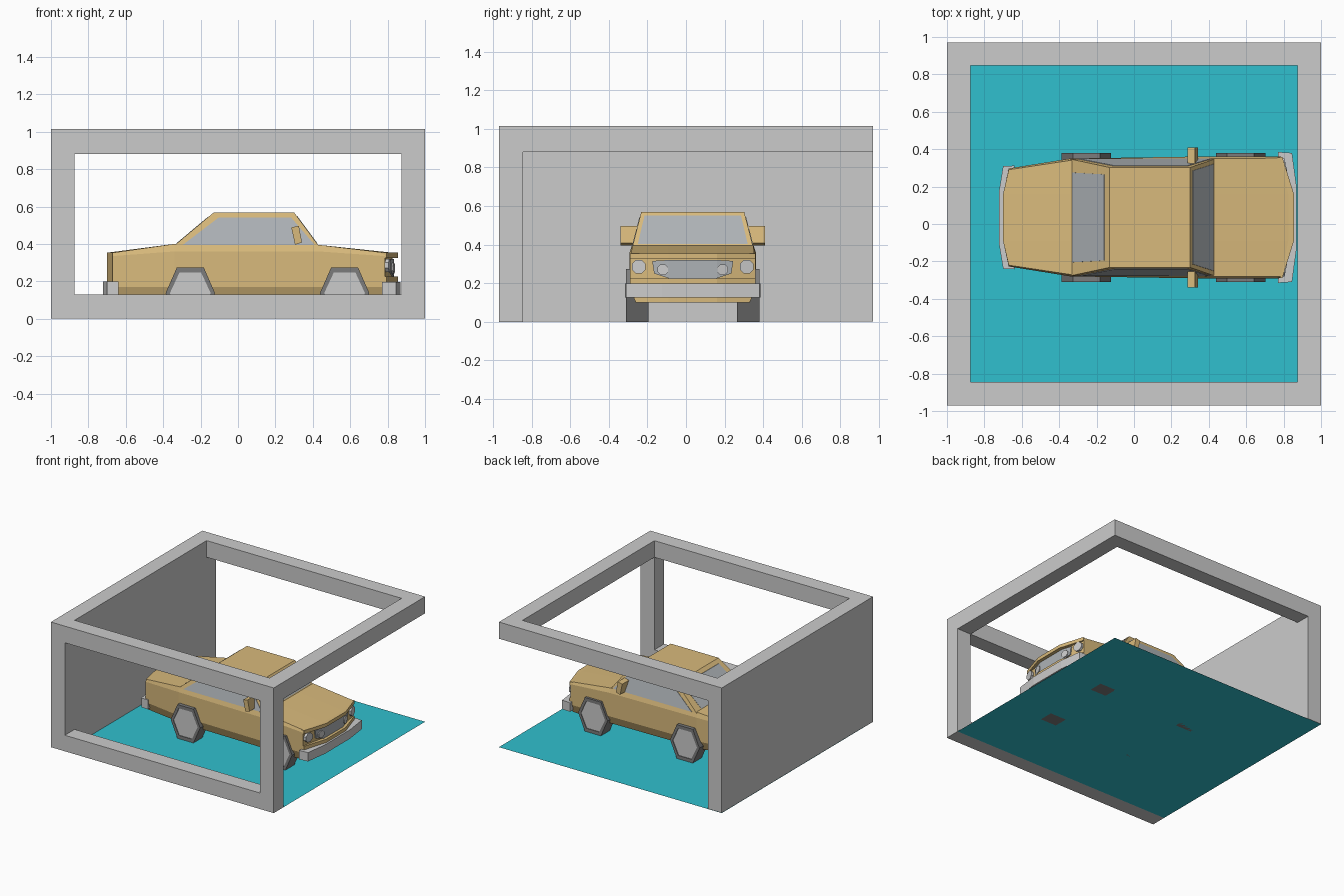
import bpy, bmesh, math

if "Cube" in bpy.data.objects:
    bpy.data.objects.remove(bpy.data.objects["Cube"])

CAR_Y = 0.035  # centre line of the car


def material(name, col):
    m = bpy.data.materials.new(name)
    m.diffuse_color = (*col, 1)
    m.use_nodes = True
    m.node_tree.nodes["Principled BSDF"].inputs["Base Color"].default_value = m.diffuse_color
    return m


PAINT = material("ochre_paint", (0.69, 0.49, 0.2))
FLOOR = material("teal_floor", (0.03, 0.53, 0.62))
GLASS = material("window_grey", (0.42, 0.45, 0.47))
RUBBER = material("dark_rubber", (0.2, 0.2, 0.2))


def loft(name, rings, mat=None, y=CAR_Y, cyclic=False, caps=None):
    """Skin a row of closed rings; caps are index lists, default one n-gon."""
    bm = bmesh.new()
    vs = [[bm.verts.new(p) for p in r] for r in rings]
    n = len(vs[0])
    pairs = list(zip(vs, vs[1:])) + ([(vs[-1], vs[0])] if cyclic else [])
    for a, b in pairs:
        for i in range(n):
            j = (i + 1) % n
            bm.faces.new((a[i], a[j], b[j], b[i]))
    if not cyclic:
        for r in (vs[0], vs[-1]):
            for cap in caps or [range(n)]:
                bm.faces.new([r[i] for i in cap])
    bmesh.ops.recalc_face_normals(bm, faces=bm.faces)
    me = bpy.data.meshes.new(name)
    bm.to_mesh(me)
    bm.free()
    ob = bpy.data.objects.new(name, me)
    ob.location.y = y
    if mat:
        me.materials.append(mat)
    bpy.context.collection.objects.link(ob)
    return ob


def rect(hx, y0, y1, z):
    return [(-hx, y0, z), (hx, y0, z), (hx, y1, z), (-hx, y1, z)]


# Garage: top ring, front window frame, left wall, floor sheet
loft("top_frame", [rect(1, -.97, .97, .88), rect(1, -.97, .97, 1.015),
                   rect(.875, -.845, .847, 1.015), rect(.875, -.845, .847, .88)],
     y=0, cyclic=True)
u = [(-1, 0), (1, 0), (1, .88), (.875, .88), (.875, .13), (-.875, .13), (-.875, .88), (-1, .88)]
loft("front_frame", [[(x, y, z) for x, z in u] for y in (-.97, -.845)], y=0)
loft("left_wall", [[(x, -.845, z), (x, .97, z), (x, .97, .88), (x, -.845, .88)]
                   for x, z in ((-1, .002), (-.875, .002))], y=0)
me = bpy.data.meshes.new("floor")
me.from_pydata(rect(1, -.845, .97, 0), [], [(0, 1, 2, 3)])
me.materials.append(FLOOR)
bpy.context.collection.objects.link(bpy.data.objects.new("floor", me))


# Car body: stations of (side x, centre x, belt width, top width, belt z, top z)
def station(xs, xc, w, wt, zb, zt):
    half = [(xc, .125, zt), (xs, wt, zt), (xs, w, zb), (xs, w, .17), (xs, w - .03, .10), (xc, .125, .10)]
    return half + [(x, -y, z) for x, y, z in reversed(half)]


loft("car_body", [station(-.67, -.70, .262, .255, .335, .353),
                  station(-.34, -.34, .315, .305, .36, .40),
                  station(.43, .43, .327, .315, .36, .395),
                  station(.785, .825, .325, .317, .335, .353)],
     PAINT, caps=[range(6), range(6, 12), (0, 5, 6, 11)])


# Cabin
def slab(x0, x1, w, z):
    return [(x0, -w, z), (x1, -w, z), (x1, w, z), (x0, w, z)]


loft("cabin", [slab(-.34, .43, .312, .392), slab(-.13, .30, .267, .568)], PAINT)


# Windows lie on the sloping cabin faces
def lean(a, b, z):
    return a + (b - a) * (z - .392) / .176


side = [(-.295, .395), (.41, .395), (.285, .54), (-.105, .54)]
for s, label in ((-1, "right"), (1, "left")):
    loft(label + "_side_window",
         [[(x, s * (lean(.312, .267, z) + d), z) for x, z in side] for d in (-.01, .003)], GLASS)
for name, a, b, d, w0, w1, z1 in (("windscreen", .43, .30, 1, .285, .25, .55),
                                  ("rear_window", -.34, -.13, -1, .24, .23, .545)):
    loft(name, [[(lean(a, b, z) + d * o, y, z) for y, z in
                 ((-w0, .402), (w0, .402), (w1, z1), (-w1, z1))] for o in (-.01, .003)], GLASS)


# Bent bars in plan: bumpers and the lips round the nose
def bent_bar(name, outer, inner, z0, z1, mat=None):
    def both(p):
        return p + [(x, -y) for x, y in reversed(p)]
    plan = both(outer) + both(inner)[::-1]
    loft(name, [[(x, y, z) for x, y in plan] for z in (z0, z1)], mat)


bent_bar("front_bumper", [(.77, .35), (.845, .345), (.87, .16)],
         [(.77, .315), (.80, .315), (.82, .15)], .125, .197)
bent_bar("rear_bumper", [(-.64, .277), (-.70, .274), (-.722, .14)],
         [(-.64, .25), (-.665, .25), (-.68, .14)], .125, .2)
for name, z0, z1 in (("hood_lip", .325, .353), ("lower_nose_lip", .195, .225)):
    bent_bar(name, [(.793, .324), (.855, .125)], [(.76, .318), (.80, .125)], z0, z1, PAINT)


# Grille and lamps follow the bent nose
def nose(y):
    return .825 - .04 * max(0, abs(y) - .125) / .2


grille = [(-.21, .315), (-.125, .32), (.125, .32), (.21, .315),
          (.2, .25), (.125, .225), (-.125, .225), (-.2, .25)]
loft("grille", [[(nose(y) + d, y, z) for y, z in grille] for d in (-.01, .008)], GLASS,
     caps=[(0, 1, 6, 7), (1, 2, 5, 6), (2, 3, 4, 5)])


def lamp(name, cy, cz, r, depth):
    ring = [(cy + r * math.cos(a), cz + r * math.sin(a))
            for a in [math.pi / 8 + i * math.pi / 4 for i in range(8)]]
    loft(name, [[(nose(y) + d, y, z) for y, z in ring] for d in (-.01, depth)])


# Wheels: flat-topped hexagons
def hexagon(cx, y, rx, tx, rz):
    z = .137
    return [(cx + rx, y, z), (cx + tx, y, z + rz), (cx - tx, y, z + rz),
            (cx - rx, y, z), (cx - tx, y, z - rz), (cx + tx, y, z - rz)]


for s, label in ((-1, "right"), (1, "left")):
    lamp(label + "_headlight", s * .28, .285, .038, .018)
    lamp(label + "_inner_lamp", s * .155, .27, .03, .016)
    for end, cx in (("front", .57), ("rear", -.255)):
        loft(f"{end}_{label}_tyre",
             [hexagon(cx, s * y, *size) for y, size in
              ((.23, (.132, .072, .137)), (.345, (.132, .072, .137)),
               (.345, (.109, .058, .11)), (.23, (.109, .058, .11)))], RUBBER, cyclic=True)
        loft(f"{end}_{label}_hub", [hexagon(cx, s * y, .109, .058, .11) for y in (.23, .34)])
    # Door mirror, leaning back
    m = [(.305, .396), (.342, .408), (.325, .497), (.285, .488)]
    loft(label + "_door_mirror", [[(x, s * y, z) for x, z in m] for y in (.28, .375)], PAINT)
